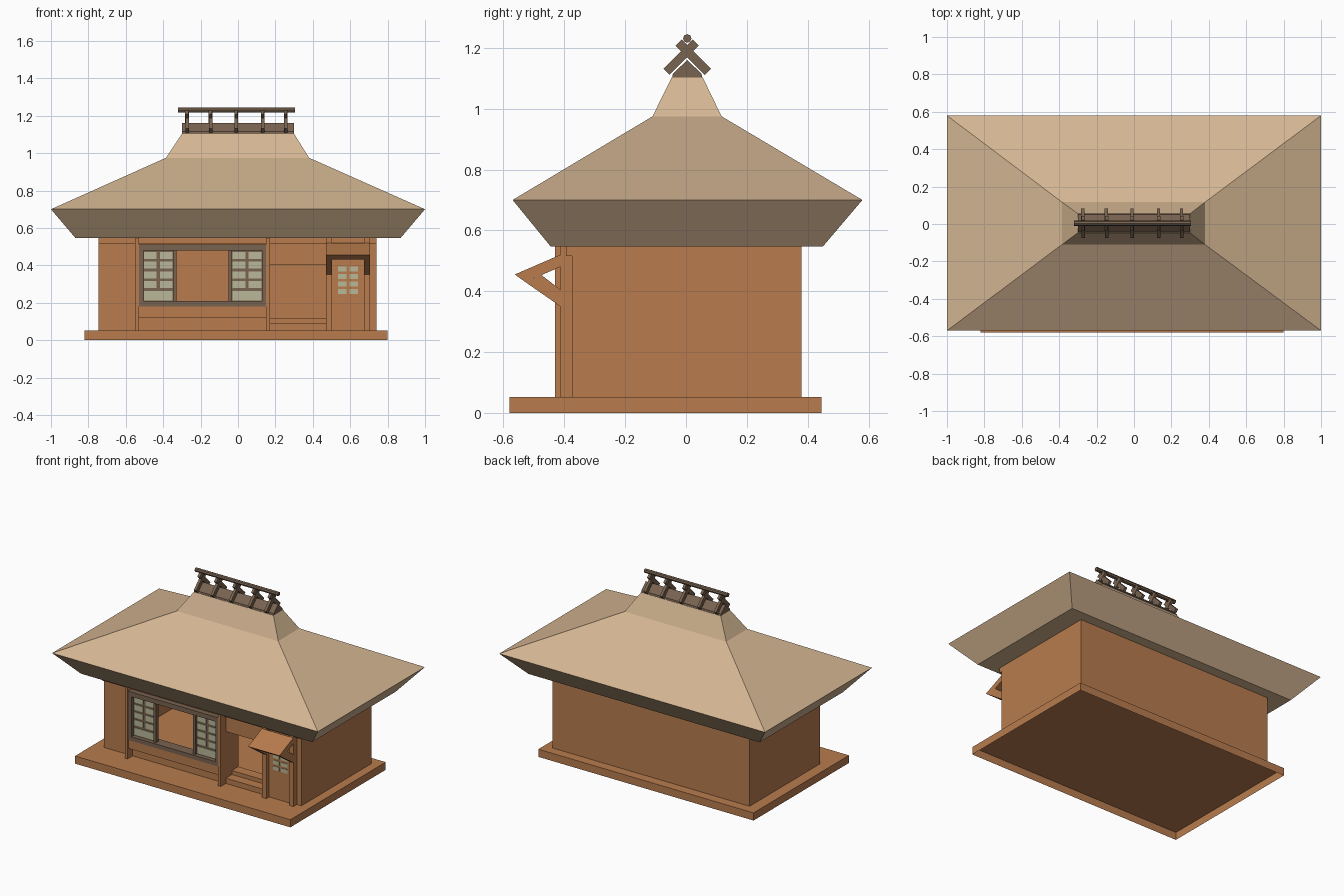
import bpy, bmesh, math
from mathutils import Vector

if "Cube" in bpy.data.objects:
    bpy.data.objects.remove(bpy.data.objects["Cube"])


def material(name, rgb):
    m = bpy.data.materials.new(name)
    m.diffuse_color = (*rgb, 1)
    m.use_nodes = True
    m.node_tree.nodes["Principled BSDF"].inputs["Base Color"].default_value = m.diffuse_color
    return m


WOOD = material("warm_wood", (0.48, 0.20, 0.075))
THATCH = material("thatch", (0.65, 0.46, 0.285))
DARK = material("weathered_wood", (0.19, 0.125, 0.08))
PAPER = material("paper_pane", (0.49, 0.48, 0.32))


def finish(name, bm, mat):
    bmesh.ops.recalc_face_normals(bm, faces=bm.faces[:])
    me = bpy.data.meshes.new(name)
    bm.to_mesh(me)
    bm.free()
    ob = bpy.data.objects.new(name, me)
    me.materials.append(mat)
    bpy.context.collection.objects.link(ob)
    return ob


def rings(name, levels, mat, cap_bottom=True):
    """Stack of rectangles (x0, x1, y0, y1, z) joined into a solid."""
    bm = bmesh.new()
    loops = [[bm.verts.new((x, y, z)) for x, y in
              ((x0, y0), (x1, y0), (x1, y1), (x0, y1))] for x0, x1, y0, y1, z in levels]
    for a, b in zip(loops, loops[1:]):
        for i in range(4):
            j = (i + 1) % 4
            bm.faces.new((a[i], a[j], b[j], b[i]))
    bm.faces.new(loops[-1])
    if cap_bottom:
        bm.faces.new(loops[0][::-1])
    return finish(name, bm, mat)


def box(name, x0, x1, y0, y1, z0, z1, mat=WOOD):
    return rings(name, [(x0, x1, y0, y1, z0), (x0, x1, y0, y1, z1)], mat)


def extrude_x(name, profile, x0, x1, mat):
    """Extrude a (y, z) outline along x."""
    bm = bmesh.new()
    face = bm.faces.new([bm.verts.new((x0, y, z)) for y, z in profile])
    new = bmesh.ops.extrude_face_region(bm, geom=[face])["geom"]
    bmesh.ops.translate(bm, vec=Vector((x1 - x0, 0, 0)),
                        verts=[v for v in new if isinstance(v, bmesh.types.BMVert)])
    return finish(name, bm, mat)


# Plinth, open underneath
rings("plinth", [(-.82, .80, -.58, .445, 0), (-.82, .80, -.58, .445, .052)], WOOD, cap_bottom=False)

# Hollow house walls
Z0, Z1, F = .052, .55, -.375
T = .02
box("back_wall", -.745, .74, .38 - T, .38, Z0, Z1)
box("left_wall", -.745, -.745 + T, F, .38 - T, Z0, Z1)
box("right_wall", .74 - T, .74, F, .38 - T, Z0, Z1)
box("front_wall_left", -.745 + T, -.53, F, F + T, Z0, Z1)
box("front_wall_below_window", -.53, .15, F, F + T, Z0, .20)
box("front_wall_above_window", -.53, .15, F, F + T, .49, Z1)
box("front_wall_above_entry", .15, .48, F, F + T, .405, Z1)
box("front_wall_door", .48, .74 - T, F, F + T, Z0, Z1)
box("entry_side_wall", .15, .171, F, -.24, Z0, .405)
box("top_beam", -.745, .74, -.395, F, .515, Z1)

# Front posts
for name, x0, x1, y0 in (("window_post_left", -.551, -.53, -.43),
                         ("window_post_right", .15, .171, -.43),
                         ("door_post_left", .47, .503, -.413),
                         ("door_post_right", .675, .706, -.413)):
    box(name, x0, x1, y0, F, Z0, Z1)

# Entry steps
box("step_lower", .171, .47, F, -.31, Z0, .088)
box("step_upper", .171, .47, -.31, -.24, Z0, .115)

# Main window: apron and frame
box("window_apron", -.53, .15, -.42, F, .12, .18)
box("frame_bottom", -.53, .15, -.425, F + T, .18, .208, DARK)
box("frame_top", -.53, .15, -.425, F + T, .48, .512, DARK)
box("frame_left", -.53, -.505, -.425, F + T, .208, .48, DARK)
box("frame_right", .128, .15, -.425, F + T, .208, .48, DARK)

# Sliding lattice screens
for side, x0, x1 in (("left", -.505, -.33), ("right", -.05, .128)):
    box(f"screen_{side}", x0, x1, -.395, -.385, .208, .48, DARK)
    a, b = (x0, x1 - .018) if side == "left" else (x0 + .018, x1)
    mid = (a + b) / 2
    for r in range(4):
        z = .278 + r * .052
        for c, (p, q) in enumerate(((a, mid - .007), (mid + .007, b))):
            box(f"screen_{side}_pane_{r}_{c}", p + .002, q - .002, -.399, -.395, z, z + .038, PAPER)
    box(f"screen_{side}_lower_pane", a + .002, b - .002, -.399, -.395, .212, .262, PAPER)
    # stile next to the opening
    s = (x1 - .018, x1) if side == "left" else (x0, x0 + .018)
    box(f"screen_{side}_stile", *s, -.41, -.395, .208, .48, DARK)

# Door leaf with small panes
box("door", .503, .675, -.383, F, Z0, .43)
for r in range(4):
    z = .248 + r * .040
    for c, x in enumerate((.535, .596)):
        box(f"door_pane_{r}_{c}", x, x + .046, -.387, -.383, z, z + .026, PAPER)

# Door canopy and its two braces
extrude_x("canopy", [(-.413, .52), (-.563, .455), (-.528, .43), (-.413, .48)], .47, .706, WOOD)
for side, x0, x1 in (("left", .47, .503), ("right", .675, .706)):
    extrude_x(f"canopy_brace_{side}", [(-.528, .43), (-.475, .453), (-.413, .405), (-.413, .35)],
              x0, x1, WOOD)

# Two-pitch hipped thatch roof with undercut eaves
rings("roof", [(-.87, .87, -.445, .45, .547), (-1, 1, -.57, .58, .70),
               (-.385, .38, -.11, .117, .975), (-.30, .30, -.047, .055, 1.103)], THATCH)

# Ridge: low cap, crossed boards and pole
CY = .004
extrude_x("ridge_cap", [(CY - .05, 1.10), (CY + .05, 1.10), (CY + .047, 1.115),
                        (CY, 1.16), (CY - .047, 1.115)], -.30, .30, DARK)
for i, x in enumerate((-.273, -.147, -.010, .132, .255)):
    for s in (-1, 1):
        d = Vector((s, 1)).normalized()
        n = Vector((-d.y, d.x)) * .014
        lo, hi = Vector((CY - s * .068, 1.121)), Vector((CY + s * .028, 1.217))
        off = s * .0008
        extrude_x(f"cross_board_{i}_{'ab'[s > 0]}", [lo + n, lo - n, hi - n, hi + n],
                  x - .009 + off, x + .009 + off, DARK)
extrude_x("ridge_pole", [(CY + .014 * math.cos(k * math.pi / 4), 1.231 + .014 * math.sin(k * math.pi / 4))
                         for k in range(8)], -.32, .305, DARK)
